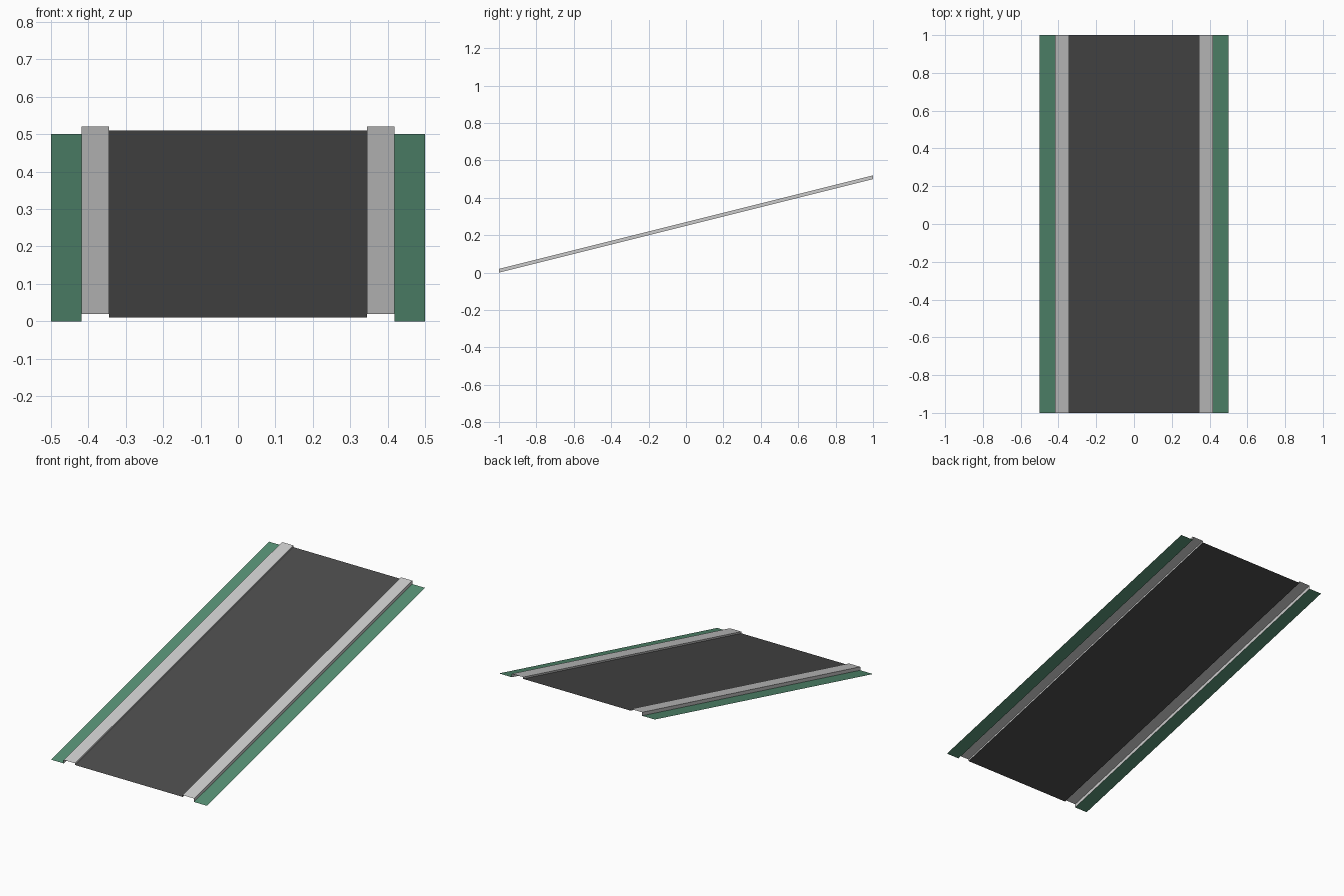
import bpy

if "Cube" in bpy.data.objects:
    bpy.data.objects.remove(bpy.data.objects["Cube"])

LENGTH, RISE = 2.0, 0.5


def material(name, color):
    m = bpy.data.materials.new(name)
    m.diffuse_color = (*color, 1)
    m.use_nodes = True
    m.node_tree.nodes["Principled BSDF"].inputs["Base Color"].default_value = m.diffuse_color
    return m


def ramp_strip(name, profile, mat):
    """Sweep an open (x, height) profile up the slope as a thin sheet."""
    n = len(profile)
    verts = [(x, y, h + z)
             for y, z in ((-LENGTH / 2, 0), (LENGTH / 2, RISE))
             for x, h in profile]
    faces = [(i, i + 1, n + i + 1, n + i) for i in range(n - 1)]
    mesh = bpy.data.meshes.new(name)
    mesh.from_pydata(verts, [], faces)
    mesh.materials.append(mat)
    obj = bpy.data.objects.new(name, mesh)
    bpy.context.collection.objects.link(obj)
    return obj


asphalt = material("asphalt", (0.07, 0.07, 0.07))
concrete = material("concrete", (0.8, 0.8, 0.81))
grass = material("grass", (0.092, 0.275, 0.172))

ROAD, CURB, EDGE = 0.345, 0.418, 0.5

# Road surface
ramp_strip("road", [(-ROAD, 0.01), (ROAD, 0.01)], asphalt)

# Raised curbs and grass verges, mirrored on both sides
for side, s in (("left", -1), ("right", 1)):
    curb = [(s * ROAD, 0.01), (s * ROAD, 0.02), (s * CURB, 0.02), (s * CURB, 0.0)]
    verge = [(s * CURB, 0.0), (s * EDGE, 0.0)]
    # keep profiles running left to right so that normals face up
    ramp_strip(f"curb_{side}", curb[::s], concrete)
    ramp_strip(f"verge_{side}", verge[::s], grass)
